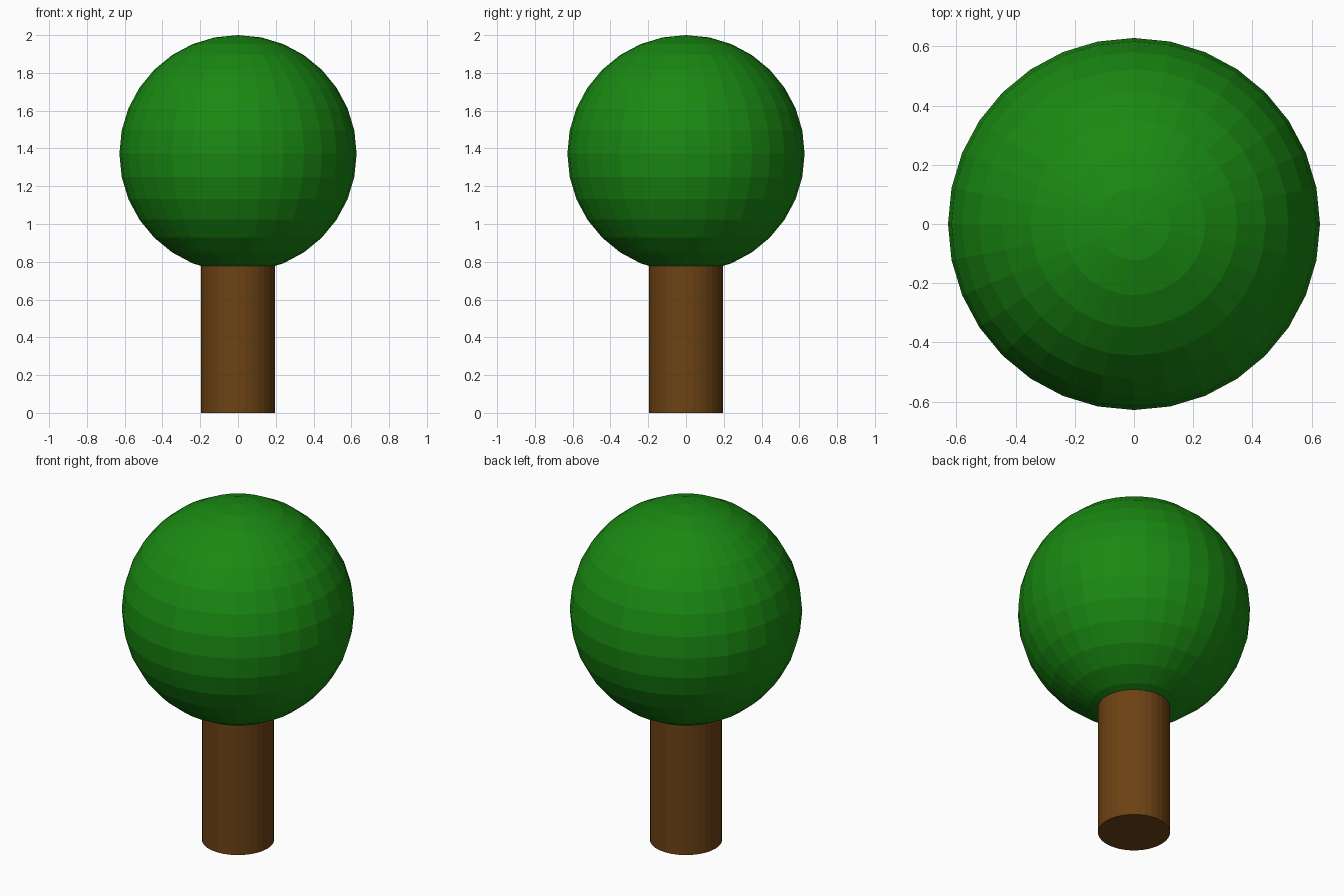
import bpy

if "Cube" in bpy.data.objects:
    bpy.data.objects.remove(bpy.data.objects["Cube"])


def paint(obj, name, colour):
    mat = bpy.data.materials.new(name)
    mat.diffuse_color = (*colour, 1.0)
    mat.use_nodes = True
    mat.node_tree.nodes["Principled BSDF"].inputs["Base Color"].default_value = mat.diffuse_color
    obj.data.materials.append(mat)


# Trunk: flat-shaded cylinder whose top is buried in the foliage
TRUNK_TOP = 0.86
bpy.ops.mesh.primitive_cylinder_add(vertices=32, radius=0.195, depth=TRUNK_TOP,
                                    location=(0, 0, TRUNK_TOP / 2))
trunk = bpy.context.object
trunk.name = "trunk"
paint(trunk, "bark", (0.15, 0.055, 0.007))

# Foliage: faceted ball reaching z = 2
RADIUS = 0.628
bpy.ops.mesh.primitive_uv_sphere_add(segments=32, ring_count=16, radius=RADIUS,
                                     location=(0, 0, 2 - RADIUS))
foliage = bpy.context.object
foliage.name = "foliage"
paint(foliage, "leaves", (0.01, 0.25, 0.006))
